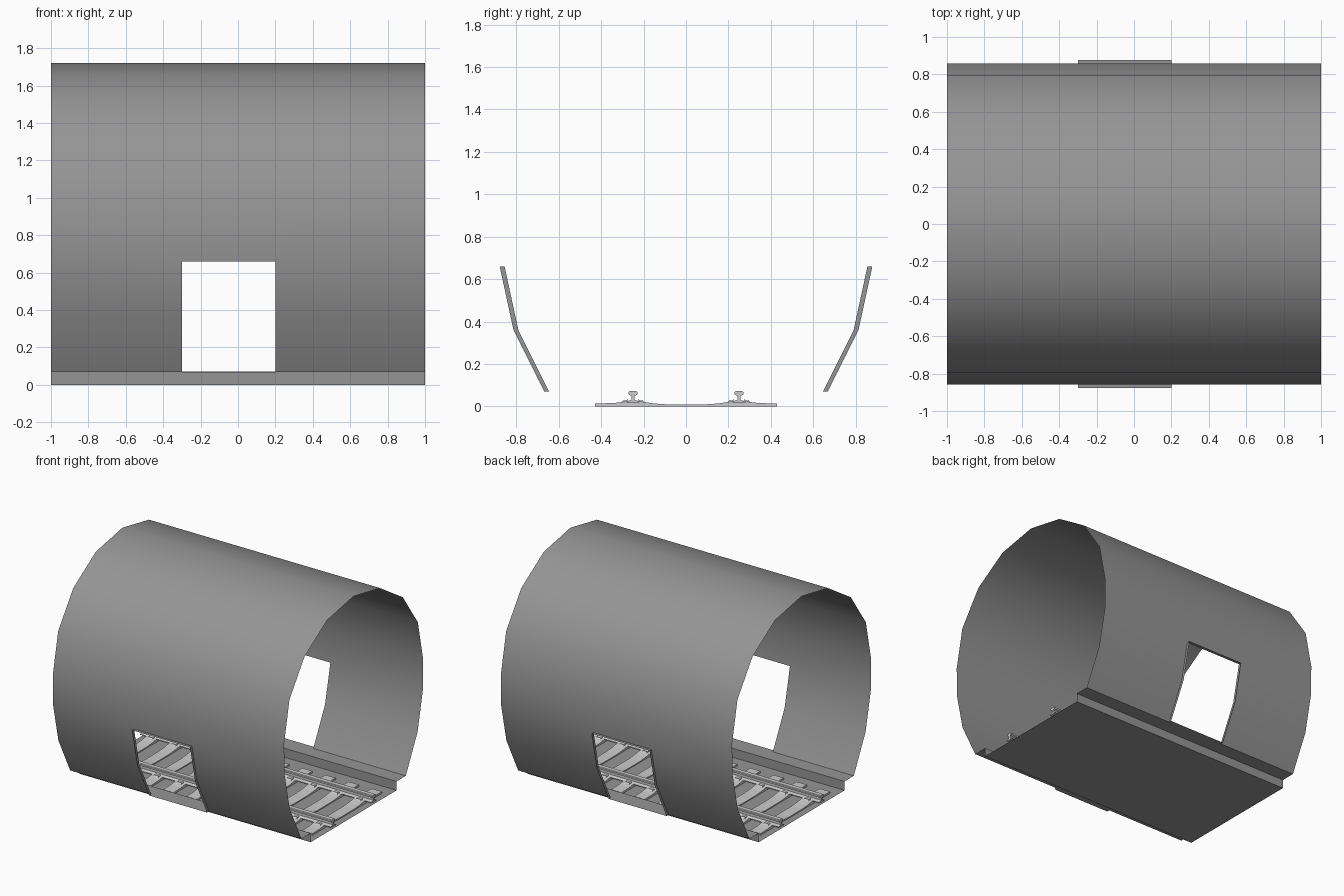
import bpy, bmesh, math

old = bpy.data.objects.get("Cube")
if old:
    bpy.data.objects.remove(old, do_unlink=True)


def material(name, v):
    m = bpy.data.materials.new(name)
    m.use_nodes = True
    m.diffuse_color = (v, v, v, 1)
    m.node_tree.nodes["Principled BSDF"].inputs["Base Color"].default_value = (v, v, v, 1)
    return m


lining_grey = material("lining grey", 0.3)
track_grey = material("light track grey", 0.6)


def finish(name, bm, mat, angle=None):
    mesh = bpy.data.meshes.new(name)
    bm.to_mesh(mesh)
    bm.free()
    ob = bpy.data.objects.new(name, mesh)
    bpy.context.collection.objects.link(ob)
    mesh.materials.append(mat)
    if angle:
        bpy.ops.object.select_all(action='DESELECT')
        ob.select_set(True)
        bpy.context.view_layer.objects.active = ob
        bpy.ops.object.shade_smooth_by_angle(angle=math.radians(angle))
    return ob


def prism(bm, profile, x0, x1):
    """Closed solid: a y-z outline swept along x."""
    ends = [[bm.verts.new((x, y, z)) for y, z in profile] for x in (x0, x1)]
    n = len(profile)
    faces = [bm.faces.new(ends[0]), bm.faces.new(ends[1])]
    for i in range(n):
        j = (i + 1) % n
        faces.append(bm.faces.new((ends[0][i], ends[0][j], ends[1][j], ends[1][i])))
    bmesh.ops.recalc_face_normals(bm, faces=faces)


def mirrored(half):
    """Outline from its right half, given from bottom to top."""
    return half + [(-y, z) for y, z in reversed(half)]


# Tunnel lining: thin sheet with a horseshoe section, ledges and a flat floor
WIDE, SPRING, TOP = 0.858, 0.9, 1.72
door_edge = [(0.645, 0.07), (0.79, 0.36), (0.855, 0.66)]
half = [(0.53, 0), (0.53, 0.07)] + door_edge
half += [(WIDE * math.cos(math.radians(22.5 * k)),
          SPRING + (TOP - SPRING) * math.sin(math.radians(22.5 * k))) for k in range(4)]
section = half + [(0, TOP)] + [(-y, z) for y, z in reversed(half)]
DOOR = (-0.3, 0.2)
stations = (-1,) + DOOR + (1,)

bm = bmesh.new()
rings = [[bm.verts.new((x, y, z)) for y, z in section] for x in stations]
n = len(section)
for s in range(3):
    for i in range(n):
        j = (i + 1) % n
        mid = (section[i][1] + section[j][1]) / 2
        if s == 1 and 0.08 < mid < 0.66:
            continue  # doorway
        bm.faces.new((rings[s][i], rings[s + 1][i], rings[s + 1][j], rings[s][j]))
bmesh.ops.recalc_face_normals(bm, faces=bm.faces)
finish("tunnel_lining", bm, lining_grey, 35)

# Doorway frames: thin sleeves standing out of the lining
for side, label in ((-1, "front"), (1, "back")):
    bm = bmesh.new()
    path = [(DOOR[0], *p) for p in door_edge] + [(DOOR[1], *p) for p in reversed(door_edge)]
    inner = [bm.verts.new((x, side * y, z)) for x, y, z in path]
    outer = [bm.verts.new((x, side * (y + 0.023), z)) for x, y, z in path]
    for i in range(len(path)):
        j = (i + 1) % len(path)
        bm.faces.new((inner[i], inner[j], outer[j], outer[i]))
    bmesh.ops.recalc_face_normals(bm, faces=bm.faces)
    finish(label + "_door_frame", bm, lining_grey)

# Sleepers: dished in the middle, raised under each rail
GAUGE = 0.25
sleeper = mirrored([(0.43, 0.001), (0.43, 0.014), (0.34, 0.016), (0.29, 0.023),
                    (0.21, 0.023), (0.15, 0.014), (0.08, 0.009)])
bm = bmesh.new()
COUNT, STEP = 10, 0.2
centres = [(k - (COUNT - 1) / 2) * STEP for k in range(COUNT)]
for x in centres:
    prism(bm, sleeper, x - 0.045, x + 0.045)
finish("sleepers", bm, track_grey)

# Rails: foot, web and head
rail_half = [(0.03, 0.018), (0.03, 0.023), (0.007, 0.031), (0.007, 0.05),
             (0.021, 0.056), (0.021, 0.068), (0.016, 0.072)]
for side, label in ((-1, "front"), (1, "back")):
    bm = bmesh.new()
    prism(bm, [(side * GAUGE + y, z) for y, z in mirrored(rail_half)], -1, 1)
    finish(label + "_rail", bm, track_grey)

# Rail clips on every sleeper, either side of each rail
bm = bmesh.new()
for x in centres:
    for rail in (-GAUGE, GAUGE):
        for s in (-1, 1):
            clip = [(0.02, 0.022), (0.055, 0.02), (0.044, 0.03), (0.034, 0.027), (0.025, 0.034)]
            prism(bm, [(rail + s * y, z) for y, z in clip], x - 0.02, x + 0.02)
finish("rail_clips", bm, track_grey)
